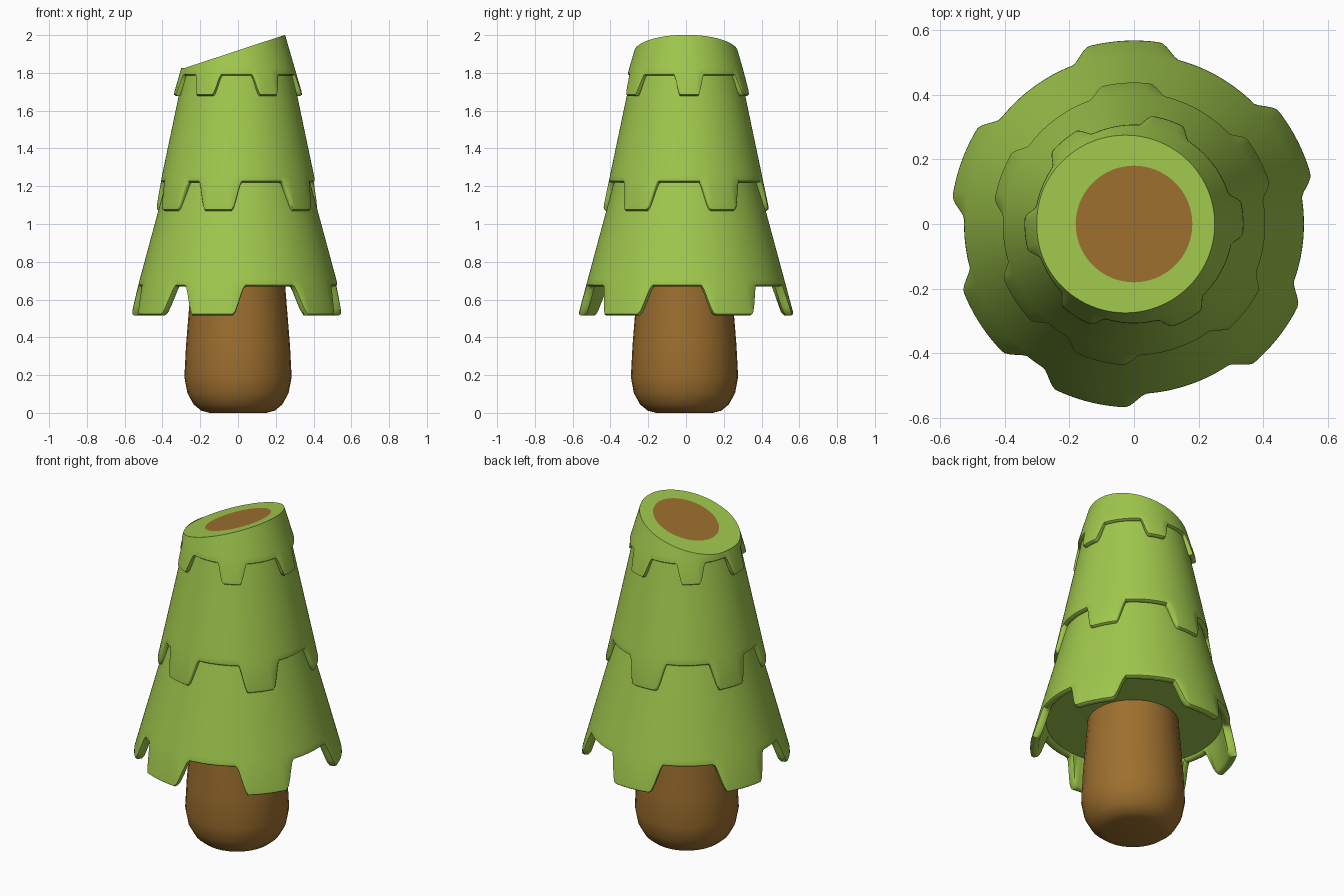
import bpy, bmesh, math

if "Cube" in bpy.data.objects:
    bpy.data.objects.remove(bpy.data.objects["Cube"])


def material(name, color):
    m = bpy.data.materials.new(name)
    m.diffuse_color = (*color, 1)
    m.use_nodes = True
    m.node_tree.nodes["Principled BSDF"].inputs["Base Color"].default_value = m.diffuse_color
    return m


GREEN = material("leaf green", (0.352, 0.578, 0.074))
BROWN = material("bark brown", (0.337, 0.159, 0.028))


def loft(name, columns, mats, brown_rule=None):
    """Skin a closed ring of columns; each column runs from axis to axis."""
    bm = bmesh.new()
    grid = [[bm.verts.new(p) for p in col] for col in columns]
    n = len(grid)
    for i in range(n):
        a, b = grid[i], grid[(i + 1) % n]
        for j in range(len(a) - 1):
            f = bm.faces.new((a[j], b[j], b[j + 1], a[j + 1]))
            if brown_rule and brown_rule(j):
                f.material_index = 1
    bmesh.ops.remove_doubles(bm, verts=bm.verts, dist=1e-5)
    bmesh.ops.dissolve_degenerate(bm, edges=bm.edges, dist=1e-5)
    bmesh.ops.recalc_face_normals(bm, faces=bm.faces)
    me = bpy.data.meshes.new(name)
    bm.to_mesh(me)
    bm.free()
    ob = bpy.data.objects.new(name, me)
    bpy.context.collection.objects.link(ob)
    for m in mats:
        me.materials.append(m)
    bpy.ops.object.select_all(action='DESELECT')
    bpy.context.view_layer.objects.active = ob
    ob.select_set(True)
    bpy.ops.object.shade_smooth_by_angle(angle=math.radians(48))
    return ob


def tier(name, zb, rb, slope, drop, tabs, wide, narrow, ztop=None, thick=0.05):
    """Conical skirt with hanging tabs; ztop None means the slanted cut top."""
    cols = []
    n = 240
    for i in range(n):
        deg = 360 * i / n
        c, s = math.cos(math.radians(deg)), math.sin(math.radians(deg))
        d = min(abs((deg - t + 180) % 360 - 180) for t in tabs)
        t = max(0, min(1, (wide - d) / (wide - narrow)))
        t = 0.5 * t + 0.5 * t * t * (3 - 2 * t)
        hem = zb - drop * t

        def rad(z):
            return rb + slope * (zb - z)

        if ztop is None:
            k, zc = 0.33, 1.919
            zt = (zc + k * c * (rb + slope * zb)) / (1 + slope * k * c)
            prof = [(0, zc), (0.18, zc + k * 0.18 * c)]
        else:
            zt = ztop
            prof = [(0, zt), (0.18, zt)]
        e = 0.022
        prof += [(rad(zt), zt), (rad(zb + 0.04), zb + 0.04),
                 (rad(hem + e), hem + e),
                 (rad(hem) - 0.005, hem + e * 0.35),
                 (rad(hem) - 0.016, hem),
                 (rad(hem) - thick + 0.014, hem),
                 (rad(hem) - thick, hem + e * 0.6),
                 (rad(zb) - thick, zb + 0.015), (0, zb + 0.015)]
        cols.append([(r * c, r * s, z) for r, z in prof])
    cut = ztop is None
    return loft(name, cols, [GREEN, BROWN], (lambda j: j == 0) if cut else None)


# Trunk with a rounded foot
trunk = [(0, 0), (0.15, 0), (0.195, 0.012), (0.235, 0.045), (0.268, 0.105),
         (0.284, 0.19), (0.275, 0.36), (0.25, 0.67), (0.245, 0.75), (0, 0.75)]
loft("trunk", [[(r * math.cos(a), r * math.sin(a) - 0.008, z) for r, z in trunk]
               for a in (2 * math.pi * i / 32 for i in range(32))], [BROWN])

# Three overlapping leaf tiers, the upper one cut at a slant
low = (93, 27, -38, -104, -147, 160)
tier("lower_leaves", 0.67, 0.53, 0.27, 0.155, low, 18, 11.5, ztop=1.26)
tier("middle_leaves", 1.22, 0.41, 0.21, 0.15, low, 16.5, 10, ztop=1.82)
tier("upper_leaves", 1.785, 0.312, 0.29, 0.108,
     (3, -61, -122, -175, 130, 72), 15, 8.5, thick=0.04)
